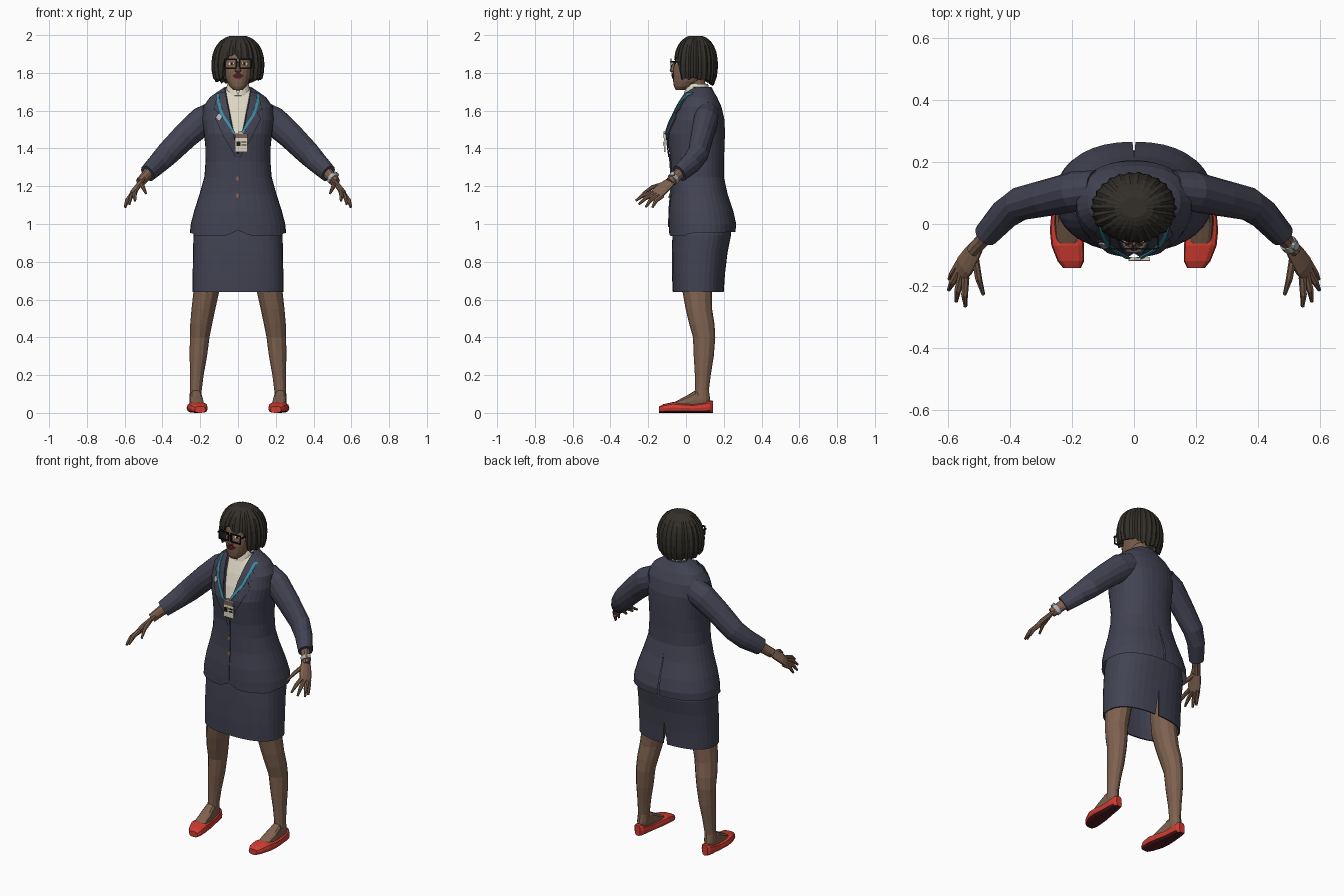
import bpy, bmesh, math, random
from mathutils import Vector
from mathutils.bvhtree import BVHTree

random.seed(4)
if "Cube" in bpy.data.objects:
    bpy.data.objects.remove(bpy.data.objects["Cube"], do_unlink=True)


def material(name, *rgb):
    m = bpy.data.materials.new(name)
    m.use_nodes = True
    m.diffuse_color = (*rgb, 1)
    m.node_tree.nodes["Principled BSDF"].inputs["Base Color"].default_value = (*rgb, 1)
    return m


navy = material("navy cloth", .055, .056, .086)
skin = material("brown skin", .21, .12, .078)
hair = material("dark hair", .033, .029, .023)
red = material("red leather", .62, .045, .03)
cream = material("cream shirt", .72, .67, .54)
teal = material("teal ribbon", .035, .27, .36)
black = material("black frame", .008, .008, .009)
maroon = material("maroon", .085, .012, .016)
silver = material("silver", .42, .44, .45)


def finish(name, bm, mats, mirror=False, thick=0, recalc=True):
    if recalc:
        bmesh.ops.recalc_face_normals(bm, faces=bm.faces)
    me = bpy.data.meshes.new(name)
    bm.to_mesh(me)
    bm.free()
    for m in mats:
        me.materials.append(m)
    ob = bpy.data.objects.new(name, me)
    bpy.context.scene.collection.objects.link(ob)
    if thick:
        s = ob.modifiers.new("thickness", "SOLIDIFY")
        s.thickness, s.offset = thick, -1
    if mirror:
        ob.modifiers.new("mirror", "MIRROR")
    return ob


def ring(c, u, v, ru, rv, n, p=2.0):
    """Superellipse of n points around c in the plane u, v."""
    out = []
    for i in range(n):
        a = math.tau * i / n
        x, y = math.cos(a), math.sin(a)
        out.append(Vector(c) + Vector(u) * math.copysign(abs(x) ** (2 / p), x) * ru
                   + Vector(v) * math.copysign(abs(y) ** (2 / p), y) * rv)
    return out


def loft(rings, bottom=True, top=True):
    bm = bmesh.new()
    rows = [[bm.verts.new(p) for p in r] for r in rings]
    n = len(rows[0])
    for a, b in zip(rows, rows[1:]):
        for i in range(n):
            j = (i + 1) % n
            bm.faces.new((a[i], a[j], b[j], b[i]))
    if bottom:
        bm.faces.new(rows[0][::-1])
    if top:
        bm.faces.new(rows[-1])
    return bm


def body_rings(table, n, p):
    """Rows of height, half width, front y, back y."""
    return [ring((0, (f + b) / 2, z), (1, 0, 0), (0, 1, 0), w, (b - f) / 2, n, p) for z, w, f, b in table]


def tube(path, radii, n, flat=1.0, across=(0, 0, 1)):
    pts = [Vector(p) for p in path]
    rings = []
    for i, c in enumerate(pts):
        t = (pts[min(i + 1, len(pts) - 1)] - pts[max(i - 1, 0)]).normalized()
        u = t.cross(Vector(across)).normalized()
        rings.append(ring(c, u, u.cross(t), radii[i] * flat, radii[i], n))
    return loft(rings)


def wedge(bm, side, apex, k):
    """Cut a V on the front (-1) or back (1) and return the faces in it."""
    for s in (1, -1):
        near = [f for f in bm.faces if f.calc_center_median().y * side > .05 * side]
        geom = near + list({e for f in near for e in f.edges}) + list({v for f in near for v in f.verts})
        bmesh.ops.bisect_plane(bm, geom=geom, plane_co=(0, 0, apex), plane_no=(s, 0, -k))
    found = []
    for f in bm.faces:
        c = f.calc_center_median()
        if c.y * side > .05 * side and abs(c.x) < k * (c.z - apex):
            found.append(f)
    return found


def surface(bm):
    bvh = BVHTree.FromBMesh(bm)

    def front(x, z):
        hit = bvh.ray_cast(Vector((x, -1, z)), Vector((0, 1, 0)))[0]
        return hit.y if hit else .03
    return front


def strip(name, front, rows, mat, off, mirror=False, across=4, steps=4):
    """Thin plate lying on a surface; rows of left x, right x, z going down."""
    bm = bmesh.new()
    full = [Vector(a).lerp(Vector(b), k / steps) for a, b in zip(rows, rows[1:]) for k in range(steps)]
    full.append(Vector(rows[-1]))
    grid = []
    for l, r, z in full:
        xs = [l + (r - l) * i / across for i in range(across + 1)]
        grid.append([bm.verts.new((x, front(x, z) - off, z)) for x in xs])
    for a, b in zip(grid, grid[1:]):
        for i in range(across):
            bm.faces.new((a[i], b[i], b[i + 1], a[i + 1]))
    return finish(name, bm, [mat], mirror, .006, False)


def box(name, loc, size, mat, mirror=False):
    bm = bmesh.new()
    bmesh.ops.create_cube(bm, size=1)
    for v in bm.verts:
        v.co = Vector(loc) + Vector([a * b for a, b in zip(v.co, size)])
    return finish(name, bm, [mat], mirror)


# Jacket with shirt opening, curved hem and back vent
bm = loft(body_rings([
    (.95, .255, -.09, .262), (1.0, .25, -.092, .266), (1.07, .232, -.09, .25), (1.16, .203, -.08, .22),
    (1.25, .178, -.08, .2), (1.33, .172, -.082, .2), (1.41, .173, -.093, .204), (1.48, .18, -.1, .206),
    (1.55, .19, -.08, .204), (1.62, .185, -.05, .188), (1.67, .15, -.022, .165), (1.7, .108, -.005, .147),
    (1.725, .07, .015, .135)], 36, 2.25), bottom=False)
chest = surface(bm)
for v in bm.verts:
    if v.co.z < .96:
        v.co.z = .937 + .03 * math.exp(-(v.co.x / .04) ** 2) if v.co.y < 0 else .95 + .03 * v.co.y
bmesh.ops.delete(bm, geom=wedge(bm, 1, 1.2, -.025), context="FACES")
shirt = wedge(bm, -1, 1.36, .2)
bmesh.ops.recalc_face_normals(bm, faces=bm.faces)
bmesh.ops.inset_region(bm, faces=shirt, thickness=.003, depth=-.008)
for f in shirt:
    f.material_index = 1
finish("jacket", bm, [navy, cream])

# Lapels, placket, buttons
strip("lapels", chest, [(.07, .105, 1.7), (.052, .128, 1.61), (.046, .105, 1.59), (.043, .122, 1.56),
                        (.02, .075, 1.46), (0, .012, 1.355)], navy, .009, True)
strip("front_placket", chest, [(-.014, .006, 1.37), (-.014, .006, .985)], navy, .004, across=2)
for z in (1.24, 1.15):
    strip("jacket_button", chest, [(-.006, .006, z + .012), (-.012, .012, z), (-.006, .006, z - .012)],
          skin, .01, across=2, steps=1)

# Lanyard, badge and pin
strip("lanyard", chest, [(.102, .118, 1.69), (.098, .112, 1.65), (.076, .092, 1.58), (.03, .045, 1.51),
                         (.008, .02, 1.47)], teal, .014, True, across=2)
box("badge_card", (.017, -.113, 1.43), (.068, .008, .1), cream)
box("badge_header", (.017, -.118, 1.465), (.068, .004, .022), skin)
box("badge_photo", (.002, -.118, 1.425), (.022, .003, .026), black)
for z in (1.434, 1.418):
    box("badge_line", (.032, -.118, z), (.025, .003, .007), black)
box("badge_clip", (.012, -.113, 1.483), (.02, .01, .014), silver)
strip("lapel_pin", chest, [(-.104, -.096, 1.583), (-.116, -.084, 1.566), (-.104, -.096, 1.549)],
      silver, .016, across=2, steps=1)

# Skirt with back slit
bm = loft(body_rings([(.64, .24, -.07, .2), (.74, .24, -.075, .207), (.85, .238, -.075, .22),
                      (.94, .236, -.072, .238), (1.02, .22, -.065, .235)], 36, 2.4), bottom=False)
bmesh.ops.delete(bm, geom=wedge(bm, 1, .79, -.09), context="FACES")
finish("skirt", bm, [navy], thick=.008)

# Sleeves, forearms, hands
finish("sleeves", tube([(.12, .11, 1.58), (.19, .105, 1.545), (.28, .085, 1.465), (.37, .065, 1.375),
                        (.42, .03, 1.325), (.478, -.035, 1.268)],
                       [.075, .077, .07, .064, .058, .048], 14, .85), [navy], True)
finish("wrists", tube([(.46, -.015, 1.285), (.492, -.055, 1.25), (.52, -.085, 1.22)],
                      [.036, .029, .027], 10, .8), [skin], True)
spread = (-.42, -.84, .3)
finish("palms", tube([(.505, -.07, 1.235), (.525, -.1, 1.208), (.547, -.135, 1.178), (.56, -.155, 1.155)],
                     [.026, .034, .039, .034], 10, .4, spread), [skin], True)
fingers = {"little": ((.565, -.125, 1.15), (.597, -.178, 1.088)),
           "ring": ((.563, -.145, 1.155), (.599, -.213, 1.09)),
           "middle": ((.557, -.16, 1.16), (.575, -.25, 1.104)),
           "index": ((.545, -.172, 1.168), (.545, -.266, 1.123)),
           "thumb": ((.515, -.105, 1.215), (.487, -.228, 1.162))}
for name, (a, b) in fingers.items():
    a, b = Vector(a), Vector(b)
    bend = a.lerp(b, .55) + Vector((.003, -.004, .009))
    finish(name + "_fingers", tube([a, bend, b], [.013, .0115, .006], 7), [skin], True)

# Watch on the left wrist
finish("watch_strap", tube([(.496, -.06, 1.246), (.508, -.073, 1.233)], [.033, .033], 12, .85), [silver])
finish("watch_dial", tube([(.515, -.07, 1.258), (.526, -.073, 1.268)], [.015, .013], 8), [silver])

# Legs
legs = [(.025, .225, .085, .026, .035), (.07, .225, .085, .033, .043), (.12, .223, .085, .031, .036),
        (.2, .218, .089, .036, .042), (.3, .21, .094, .046, .053), (.4, .203, .096, .052, .059),
        (.47, .195, .084, .058, .067), (.55, .183, .068, .063, .07), (.64, .168, .06, .068, .078),
        (.85, .15, .07, .08, .085)]
finish("legs", loft([ring((x, y, z), (1, 0, 0), (0, 1, 0), rx, ry, 12) for z, x, y, rx, ry in legs]),
       [skin], True)


def foot_rings(table, base):
    """Rows of y, centre x, half width, top height."""
    return [ring((x, y, (base + h) / 2), (1, 0, 0), (0, 0, 1), w, (h - base) / 2, 12, 3) for y, x, w, h in table]


# Feet and flat shoes with dark soles
finish("feet", loft(foot_rings([(-.075, .213, .03, .05), (-.045, .216, .037, .066), (.005, .22, .037, .092),
                                (.05, .223, .032, .12), (.1, .225, .028, .09), (.122, .225, .02, .07)], .02)),
       [skin], True)
bm = loft(foot_rings([(-.143, .2, .028, .034), (-.12, .204, .043, .046), (-.07, .214, .053, .057),
                      (-.02, .22, .052, .052), (.04, .224, .043, .048), (.1, .226, .037, .058),
                      (.128, .226, .031, .066), (.142, .226, .018, .064)], 0))
bmesh.ops.recalc_face_normals(bm, faces=bm.faces)
for f in bm.faces:
    f.material_index = int(f.normal.z < -.6)
finish("shoes", bm, [red, maroon], True)

# Neck and shirt collar
finish("neck", tube([(0, .075, 1.62), (0, .06, 1.7), (0, .045, 1.79)], [.05, .048, .05], 12), [skin])
bm = loft(body_rings([(1.68, .072, -.014, .128), (1.72, .063, -.004, .122), (1.74, .056, .002, .117)], 20, 2),
          bottom=False, top=False)
bmesh.ops.delete(bm, geom=wedge(bm, -1, 1.685, .4), context="FACES")
finish("shirt_collar", bm, [cream], thick=.005)

# Head, nose, mouth and eyes
bm = loft(body_rings([(1.71, .026, -.055, .0), (1.728, .045, -.064, .04), (1.755, .06, -.068, .08),
                      (1.79, .071, -.07, .11), (1.83, .078, -.067, .13), (1.88, .08, -.056, .135),
                      (1.93, .07, -.03, .12), (1.96, .04, .0, .09)], 20, 2.2))
face = surface(bm)
finish("head", bm, [skin])
finish("nose", loft(body_rings([(1.803, .012, -.078, -.05), (1.811, .018, -.087, -.05), (1.83, .01, -.08, -.05),
                                (1.86, .006, -.068, -.05)], 8, 2)), [skin])
strip("lips", face, [(-.01, .01, 1.799), (-.029, .029, 1.786), (-.014, .014, 1.77)], maroon, .006, steps=2)
strip("eyes", face, [(.026, .046, 1.856), (.02, .052, 1.849), (.028, .046, 1.842)], cream, .003, True, steps=1)
strip("pupils", face, [(.031, .041, 1.855), (.031, .041, 1.843)], black, .005, True, 1, 1)

# Glasses
for z in (1.825, 1.872):
    box("glasses_rims", (.04, -.08, z), (.064, .006, .007), black, True)
for x in (.009, .071):
    box("glasses_sides", (x, -.08, 1.848), (.006, .006, .05), black, True)
box("glasses_bridge", (0, -.082, 1.858), (.02, .006, .007), black)
box("glasses_temples", (.078, -.03, 1.86), (.005, .1, .008), black, True)

# Bobbed hair of ridged locks, short over the face
count, rows = 52, 9
columns = []
for i in range(count):
    a = math.tau * i / count
    away = abs(math.degrees(math.atan2(math.sin(a), math.cos(a))))
    t = min(1, max(0, (away - 31) / 13))
    fringe = 1.876 + .022 * math.exp(-((math.degrees(math.atan2(math.sin(a), math.cos(a))) + 12) / 9) ** 2)
    side = 1.768 - .03 * max(0, (away - 90) / 90)
    hem = fringe + (side - fringe) * t * t * (3 - 2 * t) + random.uniform(-.012, .008)
    ridge = (1.015 if i % 2 else .965) + random.uniform(-.015, .015)
    col = []
    for k in range(rows):
        z = 1.997 - (1.997 - hem) * (1 - math.cos(math.pi / 2 * (k + .6) / (rows - .4)))
        r = max(0, 1 - (abs(z - 1.84) / .16) ** 2.3) ** (1 / 2.3)
        col.append((r * ridge, z))
    col.append((col[-1][0] * .8, hem + .012))
    columns.append([Vector((.137 * r * math.sin(a), .052 - .116 * r * math.cos(a), z)) for r, z in col])
finish("hair", loft([[c[k] for c in columns] for k in range(rows + 1)], bottom=True, top=False), [hair])
